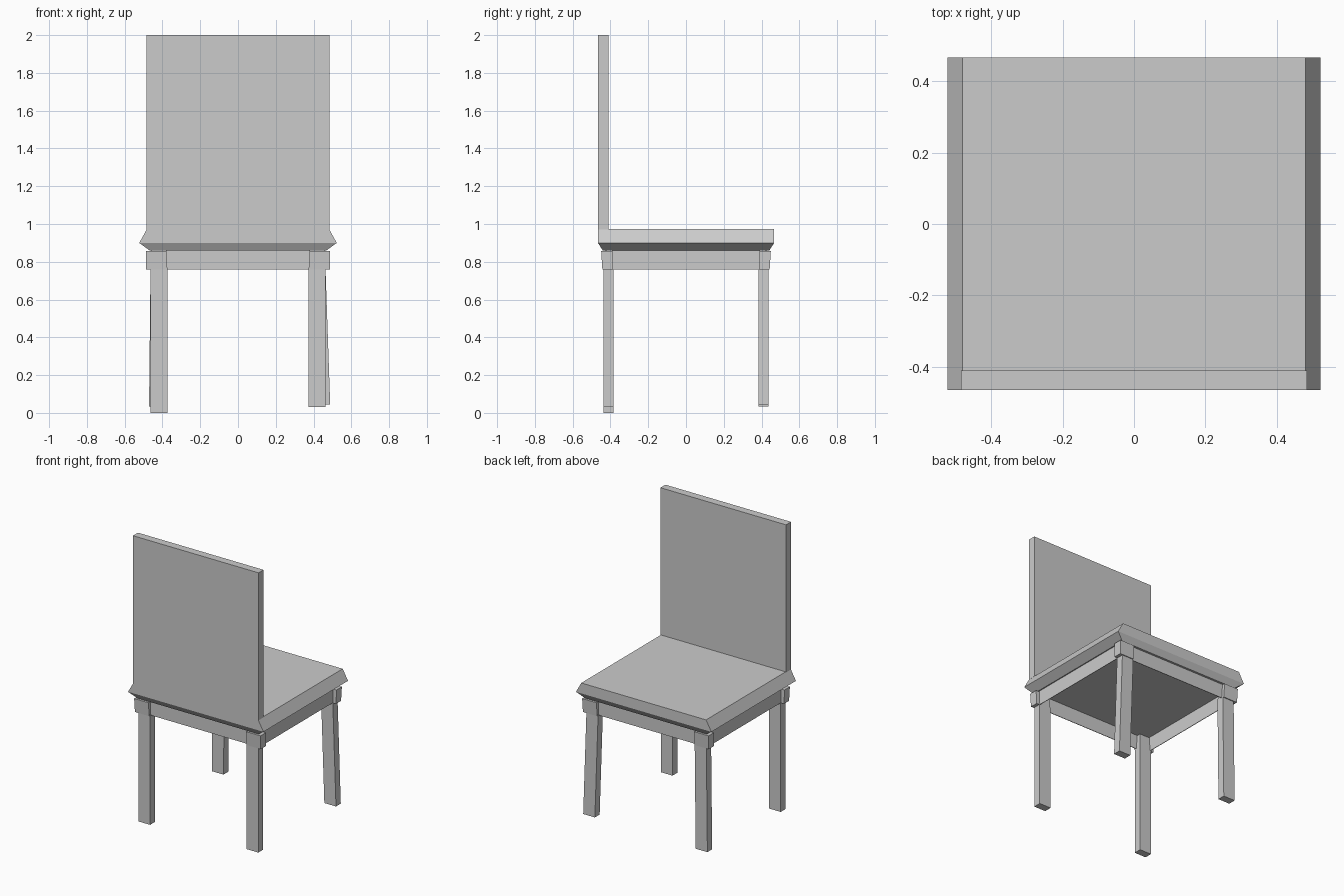
import bpy
import bmesh

if "Cube" in bpy.data.objects:
    bpy.data.objects.remove(bpy.data.objects["Cube"])


def loft(name, rings):
    """Closed solid through rectangles given as (x0, x1, y0, y1, z), bottom to top."""
    bm = bmesh.new()
    loops = [[bm.verts.new(p) for p in ((x0, y0, z), (x1, y0, z), (x1, y1, z), (x0, y1, z))]
             for x0, x1, y0, y1, z in rings]
    bm.faces.new(loops[0][::-1])
    bm.faces.new(loops[-1])
    for a, b in zip(loops, loops[1:]):
        for i in range(4):
            j = (i + 1) % 4
            bm.faces.new((a[i], a[j], b[j], b[i]))
    bmesh.ops.recalc_face_normals(bm, faces=bm.faces)
    mesh = bpy.data.meshes.new(name)
    bm.to_mesh(mesh)
    bm.free()
    obj = bpy.data.objects.new(name, mesh)
    bpy.context.collection.objects.link(obj)
    return obj


def span(sign, inner, outer):
    return tuple(sorted((sign * inner, sign * outer)))


# Seat with pointed side edges and undercut bottom
loft("seat", [(-0.468, 0.468, -0.441, 0.441, 0.86),
              (-0.523, 0.523, -0.466, 0.467, 0.90),
              (-0.482, 0.482, -0.466, 0.467, 0.973)])

# Tall flat backrest, flush with the seat edge
loft("backrest", [(-0.485, 0.485, -0.466, -0.411, 0.97),
                  (-0.485, 0.485, -0.466, -0.411, 2.0)])

# Legs: side, end, foot height, sideways splay of the foot
legs = {"front_left": (-1, -1, 0.0, 0.0), "front_right": (1, -1, 0.03, 0.0),
        "back_left": (-1, 1, 0.035, 0.008), "back_right": (1, 1, 0.045, 0.025)}
for name, (sx, sy, foot, splay) in legs.items():
    y = span(sy, 0.384, 0.437)
    loft(name + "_leg", [(*span(sx, 0.373 + splay, 0.463 + splay), *y, foot),
                         (*span(sx, 0.373, 0.463), *y, 0.77)])
    # Slightly tapered corner block around the top of the leg
    loft(name + "_block", [(*span(sx, 0.376, 0.486), *span(sy, 0.387, 0.443), 0.76),
                           (*span(sx, 0.378, 0.488), *span(sy, 0.39, 0.449), 0.856)])

# Thin apron rails, set back a little from the block faces
for s, end, side in ((-1, "front", "left"), (1, "back", "right")):
    for name, x, y in ((end + "_rail", (-0.38, 0.38), span(s, 0.422, 0.426)),
                       (side + "_rail", span(s, 0.457, 0.461), (-0.392, 0.392))):
        loft(name, [(*x, *y, 0.76), (*x, *y, 0.86)])
